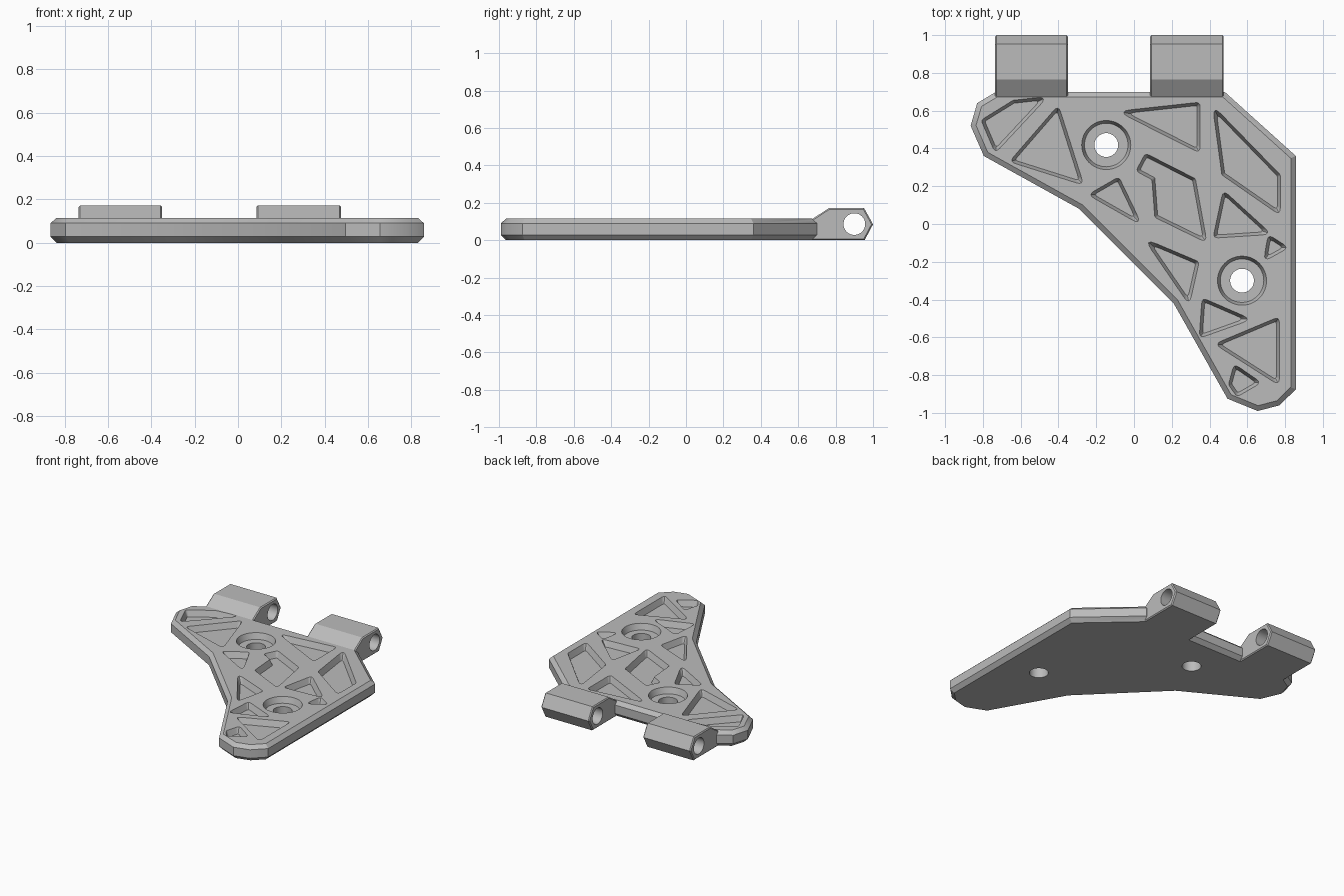
import bpy
import bmesh
import math
from mathutils import Vector

cube = bpy.data.objects.get("Cube")
if cube:
    bpy.data.objects.remove(cube, do_unlink=True)

grey = bpy.data.materials.new("plain grey")
grey.use_nodes = True
COLOUR = (0.5, 0.5, 0.5, 1)
grey.diffuse_color = COLOUR
grey.node_tree.nodes["Principled BSDF"].inputs["Base Color"].default_value = COLOUR

THICK = 0.115     # plate thickness
FLOOR = 0.072     # height of the pocket floors


def ccw(points):
    """Return the points as vectors in anticlockwise order."""
    pts = [Vector(p) for p in points]
    area = sum(a.x * b.y - a.y * b.x for a, b in zip(pts, pts[1:] + pts[:1]))
    return pts if area > 0 else pts[::-1]


def inset(pts, amount):
    """Move every side of an anticlockwise outline inwards."""
    result = []
    for i, p in enumerate(pts):
        before = (p - pts[i - 1]).normalized()
        after = (pts[(i + 1) % len(pts)] - p).normalized()
        n1 = Vector((-before.y, before.x))
        n2 = Vector((-after.y, after.x))
        result.append(p + (n1 + n2) * amount / (1 + n1.dot(n2)))
    return result


def rounded(pts, radius, steps=4):
    """Replace each corner with a small curve."""
    result = []
    for i, p in enumerate(pts):
        a, b = pts[i - 1] - p, pts[(i + 1) % len(pts)] - p
        reach = radius / math.tan(a.angle(b) / 2)
        start = p + a.normalized() * min(reach, a.length * 0.4)
        end = p + b.normalized() * min(reach, b.length * 0.4)
        for k in range(steps + 1):
            t = k / steps
            result.append(start * (1 - t) ** 2 + p * 2 * t * (1 - t) + end * t ** 2)
    return result


def circle(centre, radius, count=48):
    turn = 2 * math.pi / count
    return [Vector(centre) + radius * Vector((math.cos(i * turn), math.sin(i * turn)))
            for i in range(count)]


def loft(bm, layers, along_x=False):
    """Skin a closed solid through (outline, level) layers."""
    rings = []
    for outline, level in layers:
        rings.append([bm.verts.new((level, p.x, p.y) if along_x else (p.x, p.y, level))
                      for p in outline])
    for low, high in zip(rings, rings[1:]):
        for i in range(len(low)):
            j = (i + 1) % len(low)
            bm.faces.new((low[i], low[j], high[j], high[i]))
    bm.faces.new(rings[0][::-1])
    bm.faces.new(rings[-1])


def make_object(name, bm):
    bmesh.ops.recalc_face_normals(bm, faces=bm.faces)
    mesh = bpy.data.meshes.new(name)
    bm.to_mesh(mesh)
    bm.free()
    mesh.materials.append(grey)
    obj = bpy.data.objects.new(name, mesh)
    bpy.context.collection.objects.link(obj)
    return obj


def combine(target, tool, operation):
    """Apply a boolean, then remove the tool."""
    bpy.ops.object.select_all(action='DESELECT')
    bpy.context.view_layer.objects.active = target
    target.select_set(True)
    mod = target.modifiers.new(operation, 'BOOLEAN')
    mod.operation = operation
    mod.solver = 'EXACT'
    mod.object = tool
    bpy.ops.object.modifier_apply(modifier=mod.name)
    bpy.data.objects.remove(tool, do_unlink=True)


# Plate with chamfered rims
outline = ccw([(-0.73, 0.70), (-0.83, 0.64), (-0.865, 0.52), (-0.795, 0.36),
               (-0.29, 0.08), (0.21, -0.42), (0.495, -0.925), (0.655, -0.99),
               (0.77, -0.96), (0.857, -0.875), (0.857, 0.36), (0.48, 0.70)])
rim = inset(outline, 0.027)
bm = bmesh.new()
loft(bm, [(rim, 0), (outline, 0.028), (outline, 0.09), (rim, THICK)])
plate = make_object("hinged_plate", bm)

# Hinge knuckles on the back edge
profile = ccw([(0.65, 0), (0.955, 0), (1, 0.085), (0.952, 0.172),
               (0.765, 0.172), (0.65, 0.097)])
ends = inset(profile, 0.007)
for left, right in ((-0.735, -0.35), (0.085, 0.475)):
    bm = bmesh.new()
    loft(bm, [(ends, left), (profile, left + 0.007),
              (profile, right - 0.007), (ends, right)], along_x=True)
    combine(plate, make_object("hinge_knuckle", bm), 'UNION')

# Pin bore through both knuckles
bm = bmesh.new()
bore = circle((0.9, 0.086), 0.058)
loft(bm, [(bore, -1), (bore, 1)], along_x=True)
combine(plate, make_object("pin_bore", bm), 'DIFFERENCE')

# Weight-saving pockets with sloped walls
pockets = [
    [(-0.81, 0.55), (-0.64, 0.655), (-0.455, 0.675), (-0.735, 0.375)],
    [(-0.40, 0.63), (-0.265, 0.205), (-0.66, 0.33)],
    [(-0.09, 0.597), (0.35, 0.645), (0.35, 0.375)],
    [(0.415, 0.63), (0.775, 0.26), (0.775, 0.045), (0.465, 0.26)],
    [(0.06, 0.375), (0.325, 0.24), (0.387, -0.1), (0.11, 0.035),
     (0.095, 0.235), (0.01, 0.28)],
    [(-0.08, 0.25), (0.045, -0.01), (-0.245, 0.155)],
    [(0.472, 0.18), (0.73, -0.055), (0.418, -0.075)],
    [(0.71, -0.055), (0.82, -0.125), (0.685, -0.2)],
    [(0.05, -0.075), (0.345, -0.2), (0.293, -0.43)],
    [(0.36, -0.39), (0.625, -0.505), (0.345, -0.605)],
    [(0.77, -0.49), (0.77, -0.855), (0.425, -0.635)],
    [(0.53, -0.74), (0.675, -0.84), (0.545, -0.915), (0.50, -0.85)],
]
bm = bmesh.new()
for pocket in pockets:
    top = ccw(pocket)
    layers = [(rounded(inset(top, 0.016), 0.012), FLOOR),
              (rounded(top, 0.022), THICK),
              (rounded(top, 0.022), THICK + 0.1)]
    loft(bm, layers)
combine(plate, make_object("pocket_cutter", bm), 'DIFFERENCE')

# Counterbored screw holes
bm = bmesh.new()
for centre in ((-0.147, 0.418), (0.572, -0.3)):
    hole, seat, mouth = (circle(centre, r) for r in (0.063, 0.115, 0.13))
    loft(bm, [(hole, -0.1), (hole, FLOOR), (seat, FLOOR),
              (mouth, THICK), (mouth, THICK + 0.1)])
combine(plate, make_object("screw_hole_cutter", bm), 'DIFFERENCE')

bpy.ops.object.shade_smooth_by_angle(angle=math.radians(30))
